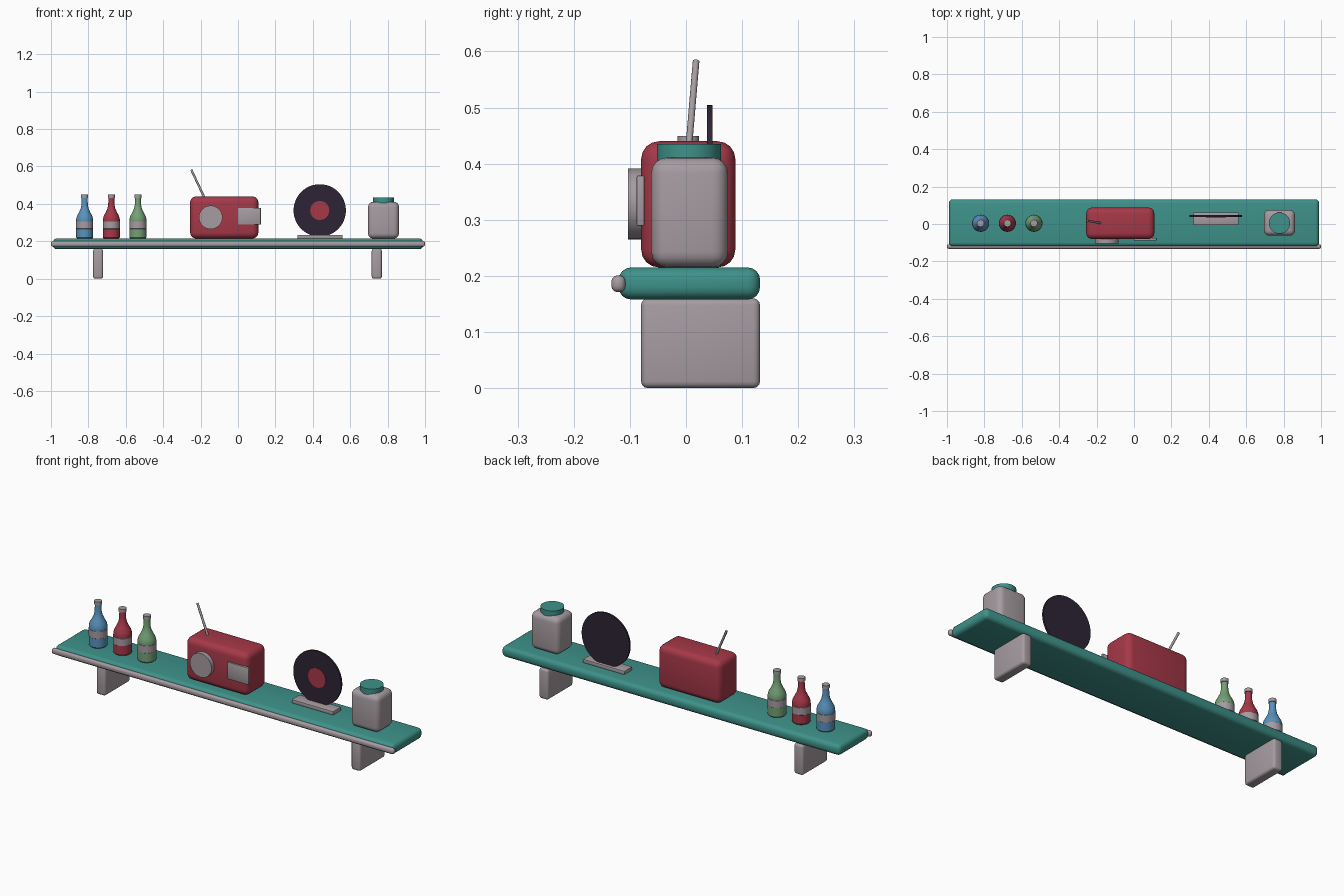
import bpy
import bmesh
import math
from mathutils import Vector

cube = bpy.data.objects.get("Cube")
if cube:
    bpy.data.objects.remove(cube, do_unlink=True)


def make_material(name, rgb):
    # sRGB bytes to linear values
    lin = [((c / 255 + 0.055) / 1.055) ** 2.4 for c in rgb]
    mat = bpy.data.materials.new(name)
    mat.use_nodes = True
    mat.diffuse_color = (*lin, 1)
    bsdf = next(n for n in mat.node_tree.nodes if n.type == 'BSDF_PRINCIPLED')
    bsdf.inputs["Base Color"].default_value = (*lin, 1)
    return mat


TEAL = make_material("teal", (62, 146, 138))
GREY = make_material("warm grey", (166, 156, 161))
RED = make_material("red", (166, 56, 72))
DARK = make_material("dark vinyl", (46, 36, 54))
BLUE = make_material("blue glass", (88, 146, 188))
GREEN = make_material("green glass", (116, 160, 118))


def finish(bm, name, *mats):
    bmesh.ops.recalc_face_normals(bm, faces=bm.faces[:])
    mesh = bpy.data.meshes.new(name)
    bm.to_mesh(mesh)
    bm.free()
    obj = bpy.data.objects.new(name, mesh)
    bpy.context.collection.objects.link(obj)
    for m in mats:
        mesh.materials.append(m)
    bpy.ops.object.select_all(action='DESELECT')
    bpy.context.view_layer.objects.active = obj
    obj.select_set(True)
    bpy.ops.object.shade_smooth_by_angle(angle=math.radians(35))
    return obj


def rounded_box(name, low, high, mat, bevel, segments=4):
    bm = bmesh.new()
    bmesh.ops.create_cube(bm, size=1)
    low, high = Vector(low), Vector(high)
    for v in bm.verts:
        v.co = (low + high) / 2 + v.co * (high - low)
    bmesh.ops.bevel(bm, geom=bm.edges[:], offset=bevel, segments=segments,
                    profile=0.5, affect='EDGES', clamp_overlap=True)
    return finish(bm, name, mat)


def rod(name, start, end, radius, mat, sides=32):
    start, end = Vector(start), Vector(end)
    axis = end - start
    bm = bmesh.new()
    bmesh.ops.create_cone(bm, cap_ends=True, segments=sides, radius1=radius,
                          radius2=radius, depth=axis.length)
    turn = axis.to_track_quat('Z', 'Y')
    for v in bm.verts:
        v.co = turn @ v.co + (start + end) / 2
    return finish(bm, name, mat)


def bottle(name, x, y, z, glass):
    # (radius, height, material of the ring below the next point)
    profile = [(0, 0, 0), (0.041, 0, 0), (0.045, 0.005, 0), (0.045, 0.052, 1),
               (0.046, 0.053, 1), (0.046, 0.091, 1), (0.045, 0.092, 0),
               (0.045, 0.104, 0), (0.041, 0.12, 0), (0.03, 0.14, 0),
               (0.021, 0.16, 0), (0.017, 0.18, 0), (0.016, 0.216, 1),
               (0.019, 0.217, 1), (0.019, 0.234, 1), (0, 0.234, 1)]
    sides = 24
    bm = bmesh.new()
    rings = []
    for r, h, _ in profile:
        if r == 0:
            rings.append([bm.verts.new((x, y, z + h))] * sides)
            continue
        angles = [math.tau * i / sides for i in range(sides)]
        rings.append([bm.verts.new((x + r * math.cos(a), y + r * math.sin(a), z + h))
                      for a in angles])
    for k in range(len(profile) - 1):
        for i in range(sides):
            j = (i + 1) % sides
            corners = [rings[k][i], rings[k][j], rings[k + 1][j], rings[k + 1][i]]
            face = bm.faces.new(list(dict.fromkeys(corners)))
            face.material_index = profile[k][2]
    return finish(bm, name, glass, GREY)


# Shelf board, front trim and wall brackets
rounded_box("shelf_board", (-0.99, -0.12, 0.158), (0.99, 0.132, 0.215), TEAL, 0.022)
rounded_box("shelf_front_trim", (-1, -0.133, 0.171), (1, -0.108, 0.201), GREY, 0.011, 3)
for side, x in (("right", -0.748), ("left", 0.742)):
    rounded_box(side + "_bracket", (x - 0.027, -0.08, 0), (x + 0.027, 0.132, 0.16),
                GREY, 0.012, 3)

# Bottles
for name, x, glass in (("blue_bottle", -0.82, BLUE), ("red_bottle", -0.677, RED),
                       ("green_bottle", -0.535, GREEN)):
    bottle(name, x, 0.004, 0.215, glass)

# Radio
rounded_box("radio_body", (-0.256, -0.08, 0.215), (0.109, 0.088, 0.44), RED, 0.032)
rod("radio_speaker", (-0.146, -0.075, 0.328), (-0.146, -0.103, 0.328), 0.063, GREY)
rounded_box("radio_panel", (0, -0.088, 0.289), (0.122, -0.074, 0.379), GREY, 0.003, 2)
rod("radio_antenna", (-0.178, 0.005, 0.43), (-0.25, 0.018, 0.583), 0.006, GREY, 12)

# Record on its stand
rounded_box("record_stand", (0.317, -0.006, 0.215), (0.56, 0.062, 0.235), GREY, 0.004, 2)
rod("record_disc", (0.437, 0.047, 0.365), (0.437, 0.037, 0.365), 0.14, DARK, 48)
rod("record_label", (0.437, 0.04, 0.365), (0.437, 0.034, 0.365), 0.051, RED)

# Jar
rounded_box("jar_body", (0.695, -0.062, 0.215), (0.861, 0.075, 0.411), GREY, 0.028)
rod("jar_lid", (0.778, 0.005, 0.4), (0.778, 0.005, 0.435), 0.057, TEAL)
